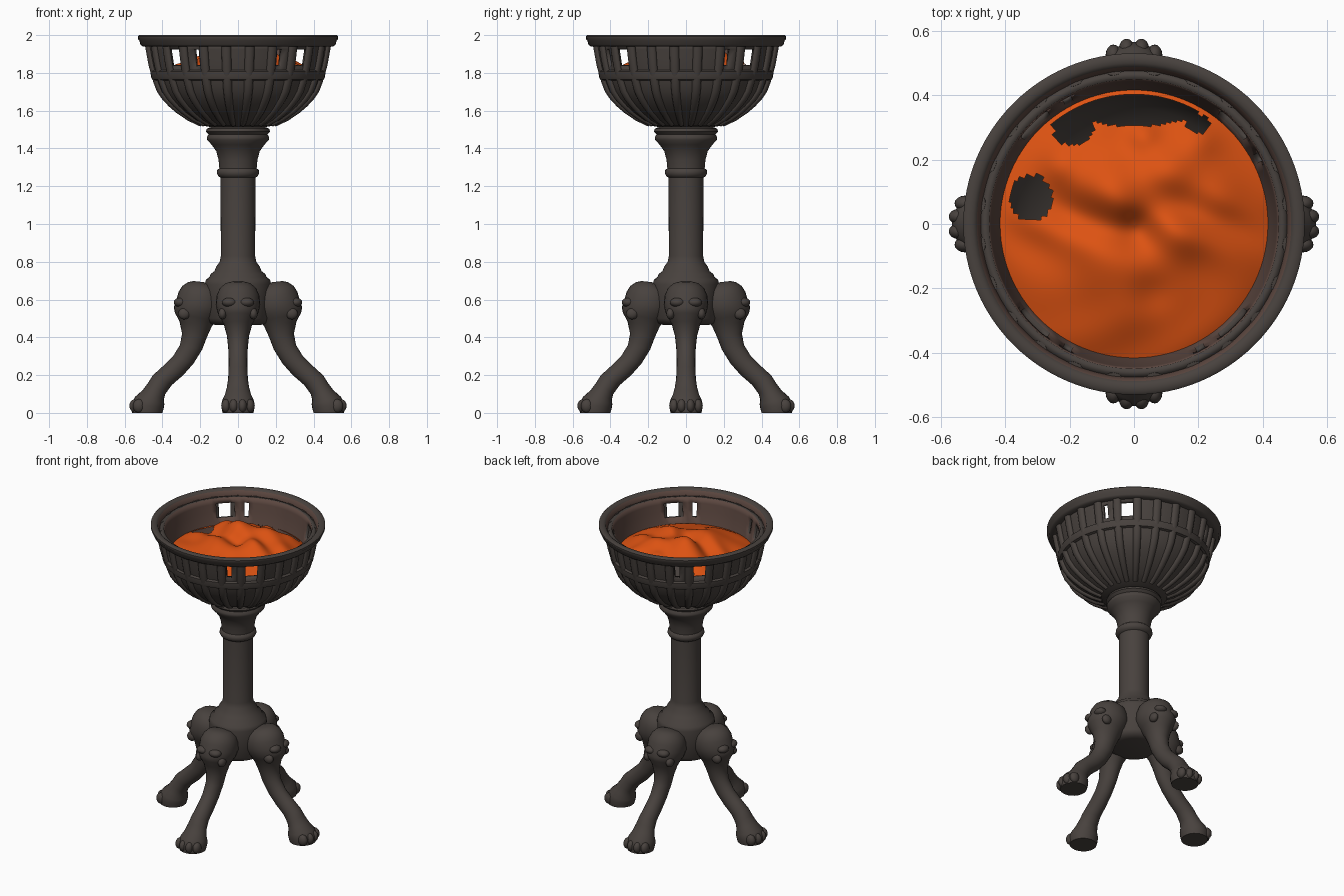
import bpy, bmesh, math
from mathutils import Matrix, Vector
from math import sin, cos, radians, pi, exp

if "Cube" in bpy.data.objects:
    bpy.data.objects.remove(bpy.data.objects["Cube"])


def material(name, rgb):
    m = bpy.data.materials.new(name)
    m.diffuse_color = (*rgb, 1)
    m.use_nodes = True
    m.node_tree.nodes["Principled BSDF"].inputs["Base Color"].default_value = m.diffuse_color
    return m


IRON = material("dark iron", (0.065, 0.054, 0.048))
WARM = material("heated iron", (0.105, 0.062, 0.050))
EMBER = material("ember orange", (0.72, 0.085, 0.006))


def finish(bm, name, mats, normals=True):
    if normals:
        bmesh.ops.recalc_face_normals(bm, faces=bm.faces)
    me = bpy.data.meshes.new(name)
    bm.to_mesh(me)
    bm.free()
    for m in mats:
        me.materials.append(m)
    ob = bpy.data.objects.new(name, me)
    bpy.context.collection.objects.link(ob)
    return ob


def bridge(bm, a, b):
    n = len(a)
    return [bm.faces.new((a[i], a[(i + 1) % n], b[(i + 1) % n], b[i])) for i in range(n)]


def lathe(name, profile, mats, segs=64, closed=False):
    bm = bmesh.new()
    rings = [[bm.verts.new((r * cos(2 * pi * i / segs), r * sin(2 * pi * i / segs), z))
              for i in range(segs)] for r, z in profile]
    for a, b in zip(rings, rings[1:]):
        bridge(bm, a, b)
    if closed:
        bridge(bm, rings[-1], rings[0])
    else:
        bm.faces.new(rings[0])
        bm.faces.new(rings[-1])
    return finish(bm, name, mats)


def loft(bm, sections, n=24):
    """Oval rings spanning outer point to inner point, with a half width in y."""
    rings = []
    for ox, oz, ix, iz, hw in sections:
        c, d = Vector(((ox + ix) / 2, 0, (oz + iz) / 2)), Vector(((ox - ix) / 2, 0, (oz - iz) / 2))
        rings.append([bm.verts.new(c + d * cos(2 * pi * i / n) + Vector((0, hw * sin(2 * pi * i / n), 0)))
                      for i in range(n)])
    for a, b in zip(rings, rings[1:]):
        bridge(bm, a, b)
    bm.faces.new(rings[0])
    bm.faces.new(rings[-1])


def blob(bm, loc, size):
    bmesh.ops.create_uvsphere(bm, u_segments=16, v_segments=10, radius=1,
                              matrix=Matrix.Translation(loc) @ Matrix.Diagonal((*size, 1)))


def copies(ob, base, angles):
    for k, a in enumerate(angles):
        o = ob if k == 0 else ob.copy()
        if k:
            bpy.context.collection.objects.link(o)
        o.name = f"{base}_{k + 1}"
        o.rotation_euler.z = radians(a)


# pedestal: collar, shaft and hub in one turned profile
lathe("pedestal", [(0.10, 1.53), (0.165, 1.505), (0.17, 1.49), (0.155, 1.475), (0.165, 1.46), (0.163, 1.445),
                   (0.14, 1.42), (0.115, 1.385), (0.103, 1.34), (0.099, 1.295), (0.110, 1.285), (0.112, 1.268),
                   (0.104, 1.252), (0.092, 1.245), (0.091, 0.83), (0.097, 0.80), (0.115, 0.775), (0.125, 0.75),
                   (0.145, 0.735), (0.15, 0.72), (0.17, 0.705), (0.175, 0.68), (0.172, 0.50),
                   (0.155, 0.475), (0.12, 0.465)], [IRON])

# four animal-like legs with a heavy knee and a paw
bm = bmesh.new()
loft(bm, [(.235, .698, .18, .692, .03), (.265, .692, .13, .675, .07), (.295, .672, .09, .64, .098),
          (.315, .64, .08, .60, .113), (.327, .595, .08, .55, .118), (.340, .56, .10, .51, .110),
          (.334, .53, .12, .485, .096), (.31, .485, .14, .455, .076), (.296, .42, .165, .40, .059),
          (.307, .36, .19, .335, .052), (.345, .298, .235, .262, .049), (.40, .245, .29, .20, .050),
          (.452, .198, .35, .148, .053), (.475, .16, .385, .10, .060), (.505, .12, .393, .07, .070),
          (.545, .085, .39, .045, .084), (.565, .045, .392, .03, .089), (.56, .0, .40, .0, .082)])
for x, y in ((.525, .064), (.543, .023), (.543, -.023), (.525, -.064)):
    blob(bm, (x, y, .037), (.032, .024, .036))
for s in (1, -1):
    blob(bm, (.285, s * .082, .525), (.032, .022, .03))
    blob(bm, (.305, s * .045, .585), (.035, .04, .025))
copies(finish(bm, "leg", [IRON]), "leg", (0, 90, 180, 270))

# bowl shell with window openings; slots: iron outside, warm inside, iron deep inside
PROF = [(.495, 1.96), (.489, 1.925), (.481, 1.88), (.472, 1.835), (.458, 1.785), (.446, 1.745), (.428, 1.70),
        (.400, 1.66), (.366, 1.625), (.325, 1.59), (.265, 1.55), (.20, 1.52), (.12, 1.505)]
SEG = 96
bm = bmesh.new()
rings = [[bm.verts.new(((r - .018) * cos(2 * pi * i / SEG), (r - .018) * sin(2 * pi * i / SEG), z))
          for i in range(SEG)] for r, z in PROF]
for a, b in zip(rings, rings[1:]):
    bridge(bm, b, a)
bm.faces.new(list(reversed(rings[-1])))


def near(a, b, tol):
    return abs((a - b + 180) % 360 - 180) < tol


holes = []
for f in bm.faces:
    c = f.calc_center_median()
    ang = math.degrees(math.atan2(c.y, c.x))
    if 1.835 < c.z < 1.925:
        if any(near(ang, 45 + 90 * k, 7.5) for k in range(4)) or \
           any(near(ang, t, 1.8) for t in (28.125, -61.875, -118.125, 118.125)):
            holes.append(f)
    f.material_index = 0 if c.z > 1.745 else 1
bmesh.ops.delete(bm, geom=holes, context='FACES')
bmesh.ops.recalc_face_normals(bm, faces=bm.faces)
shell = finish(bm, "bowl_shell", [IRON, IRON, WARM, IRON])
sol = shell.modifiers.new("thickness", 'SOLIDIFY')
sol.thickness, sol.offset = 0.028, -1
sol.material_offset = 2

# rounded ribs running down the bowl
bm = bmesh.new()
rib = []
for i, (r, z) in enumerate(PROF[:-1]):
    p, q = PROF[max(i - 1, 0)], PROF[i + 1]
    n = Vector((-(q[1] - p[1]), q[0] - p[0])).normalized()
    rib.append((r + .004 * n.x, z + .004 * n.y, r - .03 * n.x, z - .03 * n.y, .008 + .018 * r / .495))
loft(bm, rib, 12)
copies(finish(bm, "bowl_rib", [IRON]), "bowl_rib", [7.5 + 15 * k for k in range(24)])

# middle band and top rim
lathe("bowl_band", [(.450, 1.815), (.463, 1.808), (.461, 1.78), (.455, 1.765), (.44, 1.76)],
      [IRON], 96, True)
rim = lathe("bowl_rim", [(.475, 1.94), (.505, 1.94), (.517, 1.95), (.522, 1.97), (.530, 1.98), (.530, 1.993),
                         (.522, 2.0), (.500, 2.0), (.488, 1.992), (.475, 1.96)], [IRON, WARM], 96, True)
for f in rim.data.polygons:
    if Vector(f.center[:2]).length < .486:
        f.material_index = 1

# glowing ember heap with burnt-out holes
BUMPS = [(-.06, .12, .10, .055), (.10, .16, .09, .05), (.13, -.06, .08, .03), (-.20, .02, .09, -.025),
         (.02, .0, .06, -.04), (.27, .08, .08, .02), (-.12, -.16, .10, .02), (.06, -.22, .07, -.025),
         (.03, .28, .05, .04), (-.24, .19, .06, .03), (.21, .27, .06, .03)]


def height(x, y):
    r = math.hypot(x, y) / .42
    fade = max(0, 1 - r ** 4)
    z = 1.80 + .10 * (1 - r * r)
    z += fade * sum(h * exp(-((x - a) ** 2 + (y - b) ** 2) / (s * s)) for a, b, s, h in BUMPS)
    return z + fade * .014 * sin(16 * x + 9 * y + 3 * sin(9 * y))


def burnt(x, y):
    def oval(a, b, rx, ry):
        return ((x - a) / rx) ** 2 + ((y - b) / ry) ** 2 < 1
    return math.hypot(x, y) < .405 and (oval(-.32, .08, .066, .072) or oval(.0, .365, .22, .06)
                                        or oval(-.19, .31, .065, .066) or oval(.2, .31, .035, .03))


bm = bmesh.new()
N, R = 144, 48
rings = [[bm.verts.new((.42 * j / R * cos(2 * pi * i / N), .42 * j / R * sin(2 * pi * i / N), 0))
          for i in range(N)] for j in range(1, R + 1)]
for a, b in zip(rings, rings[1:]):
    bridge(bm, b, a)
bm.faces.new(rings[0])
bmesh.ops.delete(bm, geom=[f for f in bm.faces if burnt(*f.calc_center_median()[:2])], context='FACES')
for v in bm.verts:
    v.co.z = height(v.co.x, v.co.y)
bmesh.ops.recalc_face_normals(bm, faces=bm.faces)
if sum(f.normal.z for f in bm.faces) < 0:
    bmesh.ops.reverse_faces(bm, faces=bm.faces)
finish(bm, "embers", [EMBER], normals=False)

# smooth shading everywhere, keeping hard edges
bpy.ops.object.select_all(action='SELECT')
bpy.context.view_layer.objects.active = shell
bpy.ops.object.shade_smooth_by_angle(angle=radians(45))
